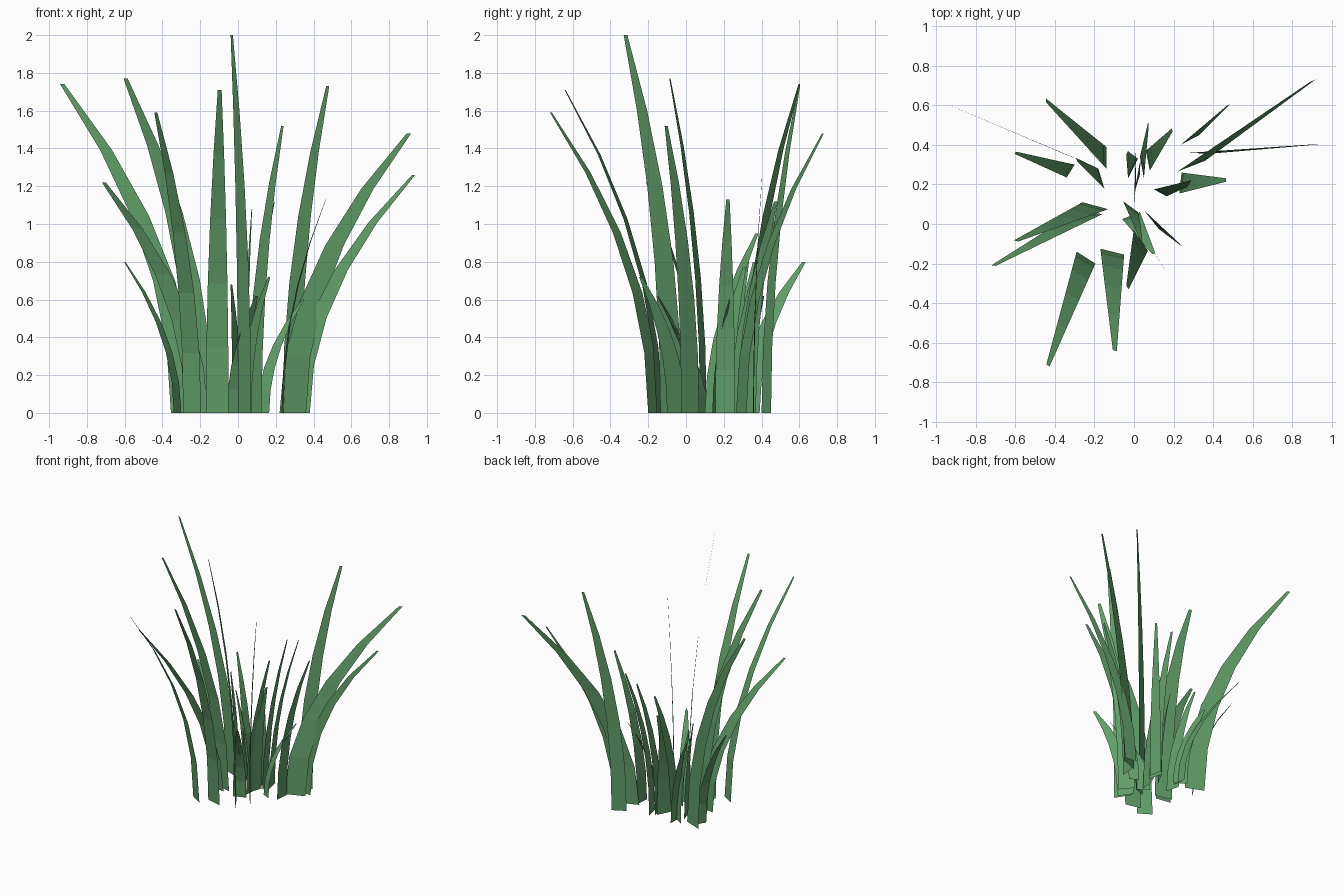
import bpy
from mathutils import Vector

green = bpy.data.materials.new("leaf_green")
green.diffuse_color = (0.12, 0.34, 0.14, 1)

SEGMENTS = 5
TIP_WIDTH = 0.17  # tip width as a share of the base width


def blade(name, a, b, tip, height):
    """Flat strip from base edge a-b, bending outward to its tip."""
    a, b, tip = Vector(a), Vector(b), Vector(tip)
    half = (b - a) * TIP_WIDTH / 2
    verts = []
    for i in range(SEGMENTS + 1):
        t = i / SEGMENTS
        s = t * t
        for base, end in ((a, tip - half), (b, tip + half)):
            p = base.lerp(end, s)
            verts.append((p.x, p.y, height * t))
    faces = [(2*i, 2*i + 1, 2*i + 3, 2*i + 2) for i in range(SEGMENTS)]
    mesh = bpy.data.meshes.new(name)
    mesh.from_pydata(verts, [], faces)
    mesh.materials.append(green)
    bpy.context.collection.objects.link(bpy.data.objects.new(name, mesh))


# base edge start, base edge end, tip (all x, y), height
front = [
    ((-.17, -.125), (-.05, -.155), (-.097, -.64), 1.71),
    ((-.29, -.14), (-.195, -.20), (-.435, -.715), 1.59),
    ((0, -.02), (.07, -.135), (-.033, -.32), 2.0),
    ((.05, .07), (.125, -.025), (.235, -.105), 1.52),
    ((0, 0), (.07, -.10), (.165, -.24), .72),
    ((-.06, .025), (.03, .06), (.10, -.15), .62),
    ((-.055, .115), (.02, .06), (.04, -.09), .50),
]
left = [
    ((-.26, .11), (-.13, .075), (-.595, -.085), 1.77),
    ((-.28, .07), (-.16, .05), (-.71, -.21), 1.22),
    ((-.355, .355), (-.22, .30), (-.93, .60), 1.74),
    ((-.30, .30), (-.34, .235), (-.60, .36), .80),
    ((-.14, .28), (-.14, .39), (-.445, .625), .80),
    ((-.18, .28), (-.15, .18), (-.29, .325), .80),
    ((-.20, .35), (-.11, .30), (-.305, .41), .62),
]
right = [
    ((.22, .265), (.36, .32), (.905, .725), 1.48),
    ((.28, .36), (.38, .355), (.93, .403), 1.26),
    ((.235, .40), (.33, .45), (.475, .60), 1.73),
    ((.24, .26), (.23, .155), (.465, .222), 1.13),
    ((.10, .175), (.165, .14), (.345, .23), .60),
]
middle = [
    ((.06, .37), (.08, .27), (.193, .475), 1.12),
    ((.05, .23), (.03, .34), (.073, .505), 1.08),
    ((0, .10), (.01, .20), (.01, .375), .95),
    ((-.03, .23), (.02, .33), (-.035, .36), .68),
    ((0, .15), (.03, .25), (.03, .31), .77),
]

for side, blades in (("front", front), ("left", left), ("right", right), ("middle", middle)):
    for n, spec in enumerate(blades, 1):
        blade(f"grass_blade_{side}_{n}", *spec)
